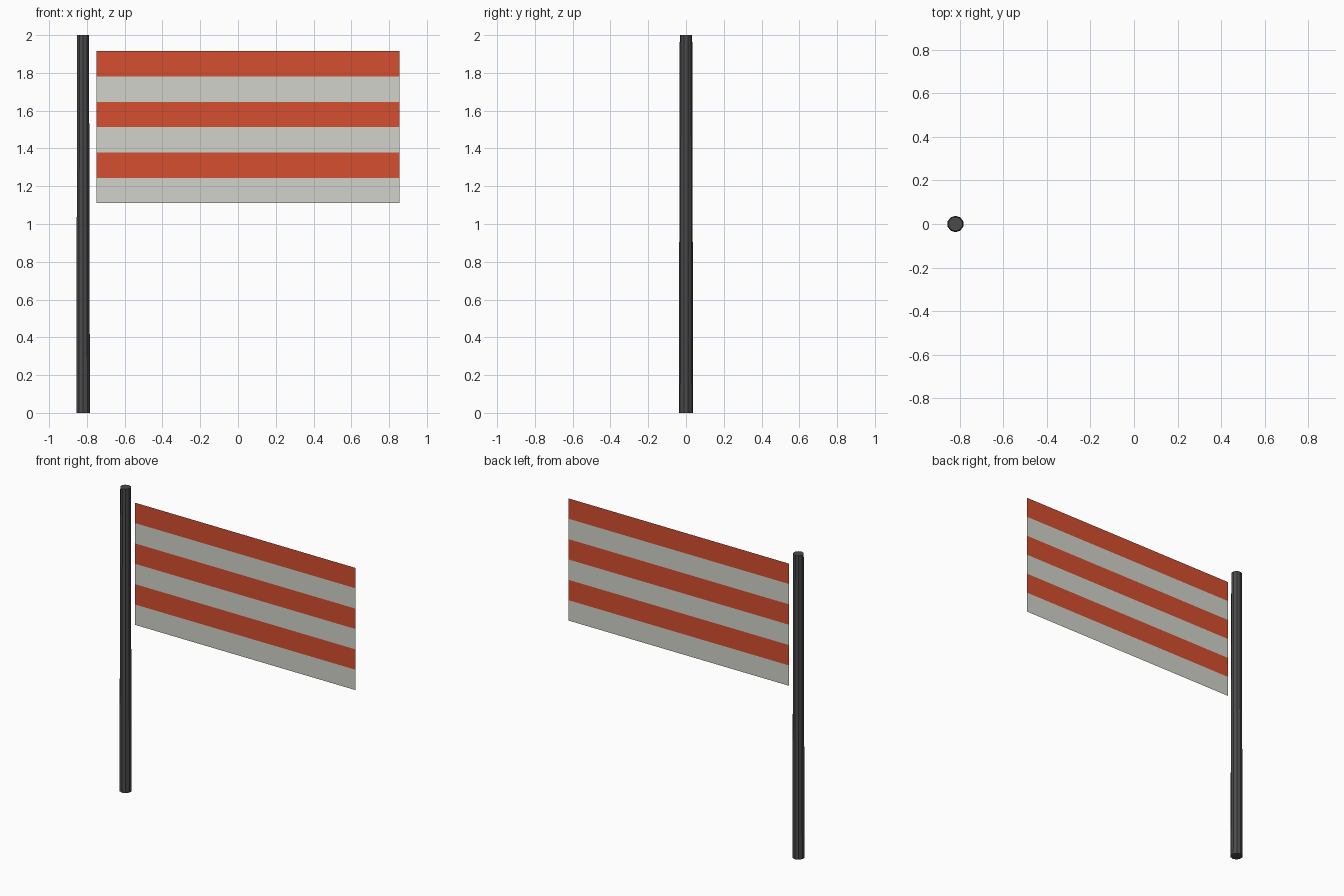
import bpy
import bmesh

cube = bpy.data.objects.get("Cube")
if cube:
    bpy.data.objects.remove(cube, do_unlink=True)


def make_material(name, colour):
    mat = bpy.data.materials.new(name)
    mat.use_nodes = True
    mat.diffuse_color = (*colour, 1)
    shader = next(n for n in mat.node_tree.nodes if n.type == 'BSDF_PRINCIPLED')
    shader.inputs["Base Color"].default_value = (*colour, 1)
    return mat


def make_object(name, bm, materials):
    mesh = bpy.data.meshes.new(name)
    bm.to_mesh(mesh)
    bm.free()
    for mat in materials:
        mesh.materials.append(mat)
    obj = bpy.data.objects.new(name, mesh)
    bpy.context.collection.objects.link(obj)
    return obj


red = make_material("orange_red", (0.66, 0.077, 0.028))
white = make_material("off_white", (0.64, 0.65, 0.59))
grey = make_material("dark_grey", (0.07, 0.07, 0.073))

# Slightly tapered faceted pole
POLE_HEIGHT = 2.0
bm = bmesh.new()
bmesh.ops.create_cone(bm, cap_ends=True, segments=10,
                      radius1=0.038, radius2=0.033, depth=POLE_HEIGHT)
pole = make_object("flag_pole", bm, [grey])
pole.location = (-0.82, 0, POLE_HEIGHT / 2)

# Thin flat flag, split into alternating stripes from the bottom up
LEFT, RIGHT, BOTTOM, TOP, STRIPES = -0.75, 0.855, 1.11, 1.915, 6
bm = bmesh.new()
rows = []
for i in range(STRIPES + 1):
    z = BOTTOM + (TOP - BOTTOM) * i / STRIPES
    rows.append([bm.verts.new((x, 0, z)) for x in (LEFT, RIGHT)])
for i, (low, high) in enumerate(zip(rows, rows[1:])):
    face = bm.faces.new((low[0], low[1], high[1], high[0]))
    face.material_index = i % 2
make_object("striped_flag", bm, [white, red])
